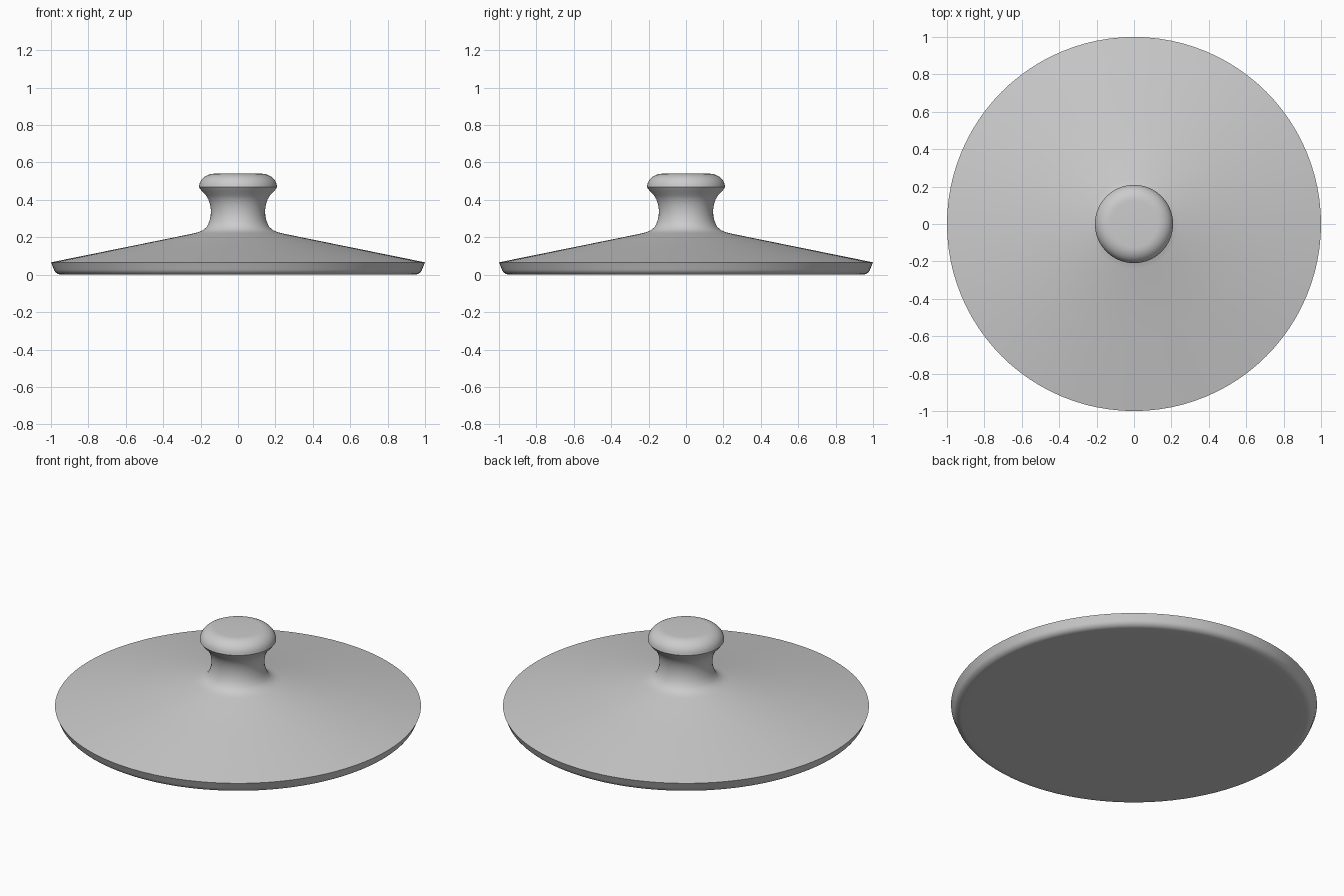
import bpy, bmesh, math

if "Cube" in bpy.data.objects:
    bpy.data.objects.remove(bpy.data.objects["Cube"])


def arc(cx, cz, rx, rz, a0, a1, n):
    """Elliptical arc in the profile plane, angles in degrees."""
    return [(cx + rx * math.cos(math.radians(a0 + (a1 - a0) * i / n)),
             cz + rz * math.sin(math.radians(a0 + (a1 - a0) * i / n)))
            for i in range(n + 1)]


def lathe(name, profile, steps=96):
    """Spin an (r, z) profile around z into a smooth-shaded object."""
    bm = bmesh.new()
    verts = [bm.verts.new((r, 0, z)) for r, z in profile]
    edges = [bm.edges.new(pair) for pair in zip(verts, verts[1:])]
    bmesh.ops.spin(bm, geom=verts + edges, cent=(0, 0, 0), axis=(0, 0, 1),
                   angle=2 * math.pi, steps=steps, use_duplicate=False)
    bmesh.ops.remove_doubles(bm, verts=bm.verts, dist=1e-5)
    bmesh.ops.recalc_face_normals(bm, faces=bm.faces)
    mesh = bpy.data.meshes.new(name)
    bm.to_mesh(mesh)
    bm.free()
    obj = bpy.data.objects.new(name, mesh)
    bpy.context.collection.objects.link(obj)
    bpy.context.view_layer.objects.active = obj
    obj.select_set(True)
    bpy.ops.object.shade_smooth_by_angle(angle=math.radians(32))
    return obj


# Flat underside with rounded lower rim, up to the sharp outer edge
profile = [(0, 0), (0.9, 0)]
profile += arc(0.945, 0.042, 0.042, 0.042, -90, -15, 6)
profile += [(1.0, 0.066)]
# Shallow cone flowing into the waisted neck
profile += [(0.6, 0.147), (0.24, 0.22), (0.21, 0.228), (0.185, 0.239),
            (0.166, 0.257), (0.153, 0.285), (0.146, 0.315), (0.145, 0.345),
            (0.149, 0.375), (0.158, 0.402), (0.172, 0.425), (0.191, 0.444)]
# Rounded knob head with a flat top
profile += [(0.209, 0.468)]
profile += arc(0.125, 0.47, 0.083, 0.07, 10, 90, 9)
profile += [(0, 0.54)]

lathe("lid", profile)
